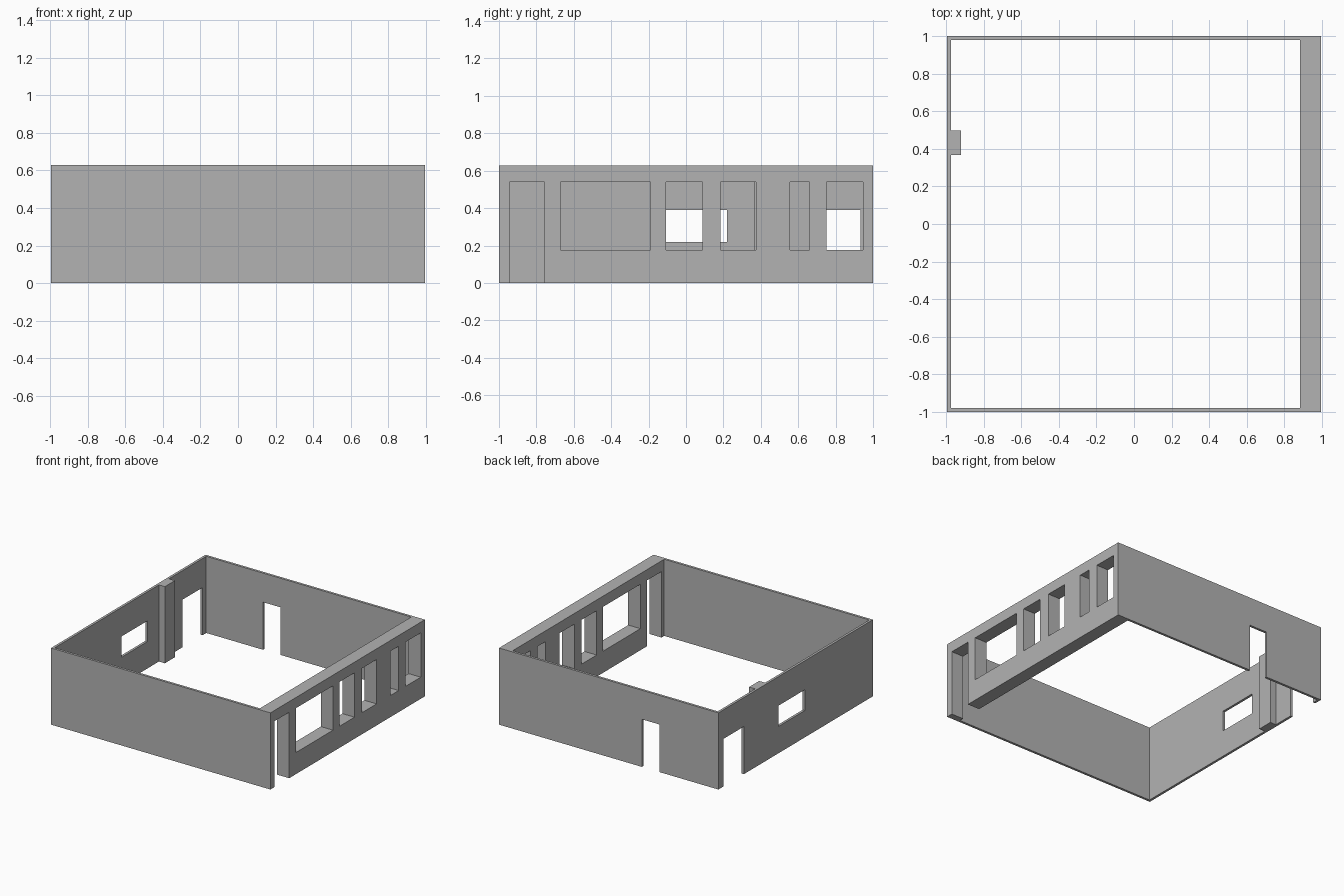
import bpy
import bmesh
from mathutils import Vector

if "Cube" in bpy.data.objects:
    bpy.data.objects.remove(bpy.data.objects["Cube"], do_unlink=True)

HALF_X, HALF_Y, HEIGHT = 0.994, 1.0, 0.628
THIN = 0.02
INNER_RIGHT = 0.884
INNER_LEFT = -HALF_X + THIN

plaster = bpy.data.materials.new("plain_grey")
plaster.use_nodes = True
grey = (0.45, 0.45, 0.45, 1.0)
plaster.diffuse_color = grey
plaster.node_tree.nodes["Principled BSDF"].inputs["Base Color"].default_value = grey


def boxes(name, extents):
    """One object holding a box for each ((x0, x1), (y0, y1), (z0, z1))."""
    bm = bmesh.new()
    for ext in extents:
        verts = bmesh.ops.create_cube(bm, size=1)["verts"]
        low = Vector([e[0] for e in ext])
        size = Vector([e[1] - e[0] for e in ext])
        for v in verts:
            v.co = low + Vector([(c + 0.5) * s for c, s in zip(v.co, size)])
    mesh = bpy.data.meshes.new(name)
    bm.to_mesh(mesh)
    bm.free()
    mesh.materials.append(plaster)
    obj = bpy.data.objects.new(name, mesh)
    bpy.context.collection.objects.link(obj)
    return obj


def cut(target, cutter):
    """Subtract the cutter from the target, then discard it."""
    cutter.hide_render = True
    mod = target.modifiers.new("cut", "BOOLEAN")
    mod.operation = "DIFFERENCE"
    mod.solver = "EXACT"
    mod.object = cutter
    bpy.context.view_layer.objects.active = target
    bpy.ops.object.modifier_apply(modifier=mod.name)
    bpy.data.objects.remove(cutter, do_unlink=True)


# Outer walls with the open room removed
walls = boxes("walls", [((-HALF_X, HALF_X), (-HALF_Y, HALF_Y), (0, HEIGHT))])
cut(walls, boxes("room_void", [((INNER_LEFT, INNER_RIGHT),
                               (-HALF_Y + THIN, HALF_Y - THIN), (-0.1, 0.8))]))

# Thick wall: a tall doorway and a row of deep windows
thick = (INNER_RIGHT - 0.05, HALF_X + 0.05)
openings = [(thick, (-0.945, -0.757), (-0.1, 0.54))]
for span in [(-0.672, -0.19), (-0.106, 0.088), (0.184, 0.374),
             (0.556, 0.66), (0.75, 0.946)]:
    openings.append((thick, span, (0.177, 0.54)))

# Thin side wall: a small window and a doorway
thin = (-HALF_X - 0.05, INNER_LEFT + 0.03)
openings.append((thin, (-0.12, 0.22), (0.22, 0.39)))
openings.append((thin, (0.67, 0.932), (-0.1, 0.39)))

# Back wall: a doorway
openings.append(((-0.46, -0.3), (HALF_Y - 0.05, HALF_Y + 0.05), (-0.1, 0.39)))
cut(walls, boxes("opening_cutters", openings))

# Column standing against the thin side wall
boxes("column", [((INNER_LEFT, -0.92), (0.367, 0.497), (0, HEIGHT))])
